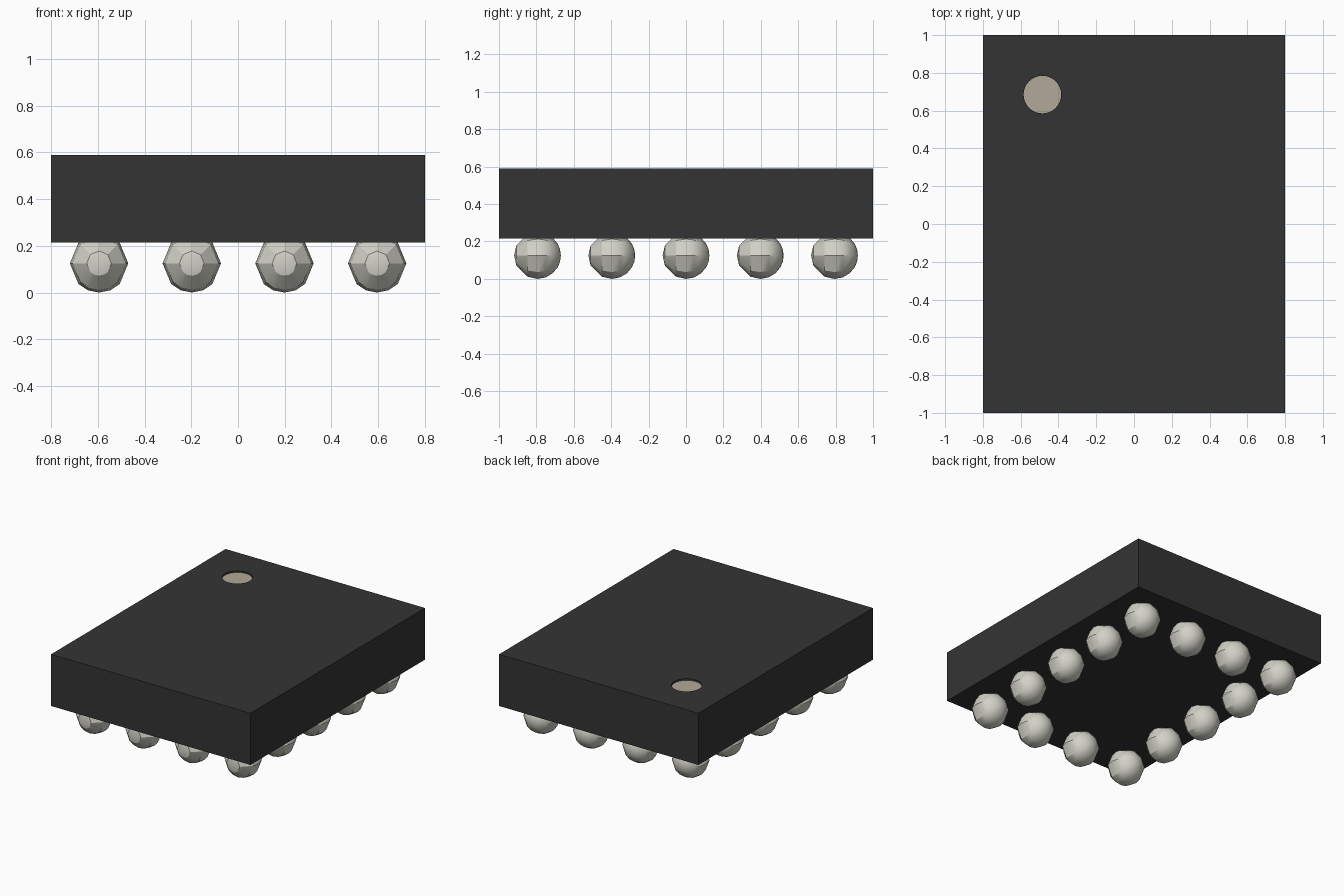
import bpy, bmesh, math
from mathutils import Matrix

cube = bpy.data.objects.get("Cube")
if cube:
    bpy.data.objects.remove(cube, do_unlink=True)

BODY_BOTTOM, BODY_TOP = 0.215, 0.59
BALL_R = 0.125
DOT_X, DOT_Y, DOT_R, DOT_DEPTH = -0.485, 0.685, 0.1, 0.015


def material(name, rgb):
    m = bpy.data.materials.new(name)
    m.use_nodes = True
    m.diffuse_color = (*rgb, 1)
    m.node_tree.nodes["Principled BSDF"].inputs["Base Color"].default_value = (*rgb, 1)
    return m


black = material("black plastic", (0.034, 0.034, 0.034))
silver = material("solder silver", (0.645, 0.638, 0.571))
beige = material("marker beige", (0.435, 0.398, 0.316))


def make_object(name, bm, mats):
    bmesh.ops.recalc_face_normals(bm, faces=bm.faces)
    mesh = bpy.data.meshes.new(name)
    bm.to_mesh(mesh)
    bm.free()
    for m in mats:
        mesh.materials.append(m)
    ob = bpy.data.objects.new(name, mesh)
    bpy.context.collection.objects.link(ob)
    return ob


# Package body: a block with a shallow round marker recess in the top
bm = bmesh.new()
height = BODY_TOP - BODY_BOTTOM
bmesh.ops.create_cube(bm, size=1, matrix=Matrix.Translation((0, 0, BODY_BOTTOM + height / 2))
                      @ Matrix.Diagonal((1.6, 2.0, height, 1)))
body = make_object("package_body", bm, [black])

bm = bmesh.new()
bmesh.ops.create_cone(bm, cap_ends=True, segments=32, radius1=DOT_R, radius2=DOT_R, depth=2 * DOT_DEPTH,
                      matrix=Matrix.Translation((DOT_X, DOT_Y, BODY_TOP)))
cutter = make_object("marker_cutter", bm, [black])
cutter.hide_render = True
cutter.hide_viewport = True
cutter.display_type = 'WIRE'
cut = body.modifiers.new("marker_recess", 'BOOLEAN')
cut.object = cutter
cut.operation = 'DIFFERENCE'
cut.solver = 'EXACT'

# Pin one marker: a thin disc on the floor of the recess
bm = bmesh.new()
bmesh.ops.create_cone(bm, cap_ends=True, segments=32, radius1=DOT_R - 0.0005, radius2=DOT_R - 0.0005, depth=0.004,
                      matrix=Matrix.Translation((DOT_X, DOT_Y, BODY_TOP - DOT_DEPTH + 0.001)))
make_object("pin_one_marker", bm, [beige])


# Solder ball: faceted around the y axis, finer at the bottom and the back
def ball_mesh():
    bm = bmesh.new()
    around = [0, 45, 90, 135, 180, 225, 247.5, 270, 292.5, 315]
    along = [-65, -25, 0, 20, 40, 60, 75]
    rings = []
    for lat in map(math.radians, along):
        r, y = BALL_R * math.cos(lat), BALL_R * math.sin(lat)
        rings.append([bm.verts.new((r * math.cos(math.radians(a)), y, r * math.sin(math.radians(a))))
                      for a in around])
    n = len(around)
    for low, high in zip(rings, rings[1:]):
        for i in range(n):
            j = (i + 1) % n
            bm.faces.new((low[i], low[j], high[j], high[i]))
    for ring, y in ((rings[0], -BALL_R), (rings[-1], BALL_R)):
        pole = bm.verts.new((0, y, 0))
        for i in range(n):
            bm.faces.new((ring[i], ring[(i + 1) % n], pole))
    return bm


# One ring of balls around the edge of the 4 by 5 grid
first = make_object("solder_ball", ball_mesh(), [silver])
bpy.ops.object.select_all(action='DESELECT')
first.select_set(True)
bpy.context.view_layer.objects.active = first
bpy.ops.object.shade_smooth_by_angle(angle=math.radians(30))
places = [(-0.595 + 0.397 * i, -0.794 + 0.397 * j, BALL_R)
          for i in range(4) for j in range(5) if i in (0, 3) or j in (0, 4)]
first.location = places[0]
for place in places[1:]:
    ball = first.copy()
    ball.location = place
    bpy.context.collection.objects.link(ball)
